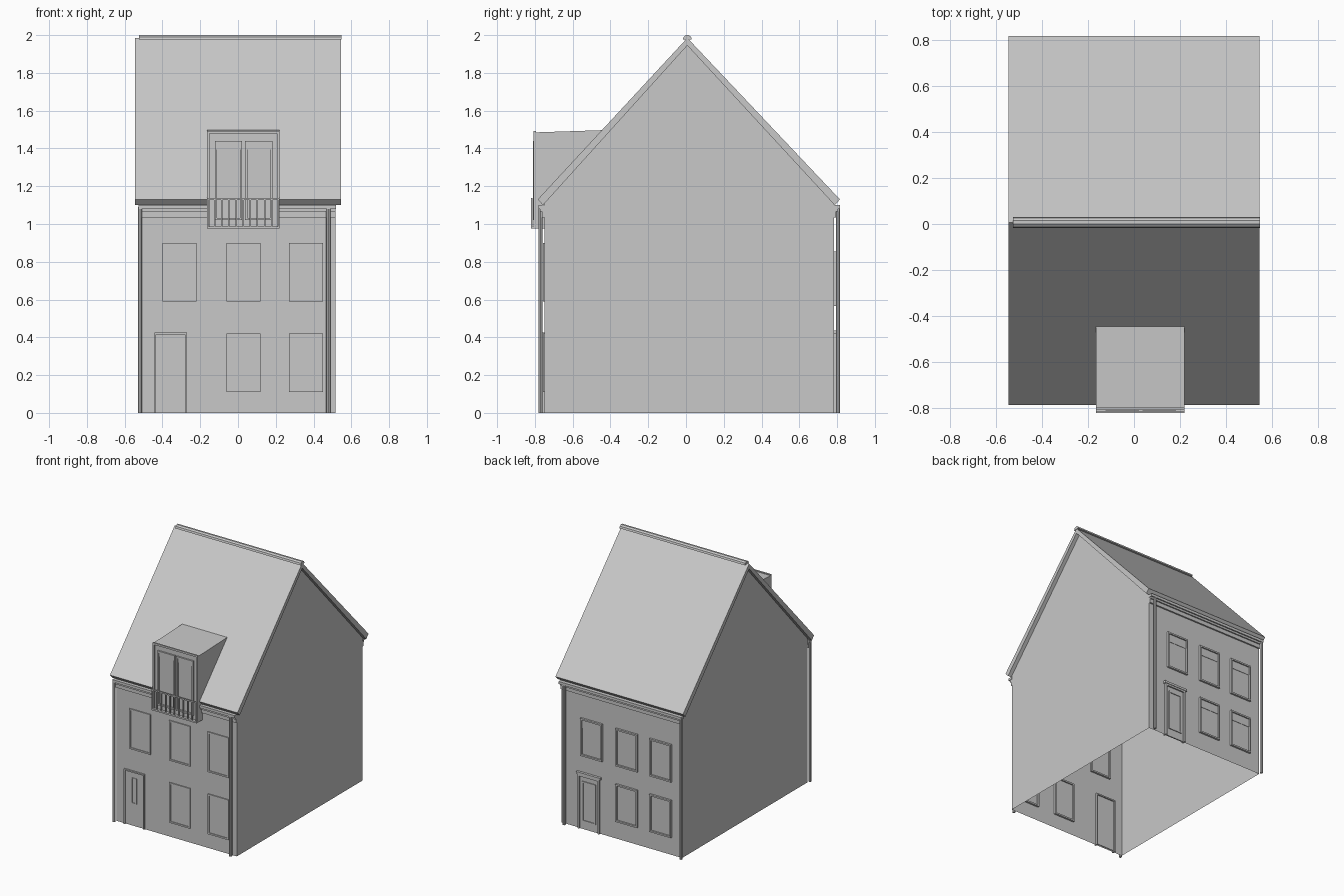
import bpy
import bmesh
import math

old = bpy.data.objects.get("Cube")
if old:
    bpy.data.objects.remove(old, do_unlink=True)

grey = bpy.data.materials.new("light_grey")
grey.use_nodes = True
COLOUR = (0.58, 0.58, 0.58, 1)
grey.diffuse_color = COLOUR
grey.node_tree.nodes["Principled BSDF"].inputs["Base Color"].default_value = COLOUR


def finish(name, bm):
    bmesh.ops.recalc_face_normals(bm, faces=bm.faces)
    mesh = bpy.data.meshes.new(name)
    bm.to_mesh(mesh)
    bm.free()
    mesh.materials.append(grey)
    obj = bpy.data.objects.new(name, mesh)
    bpy.context.collection.objects.link(obj)
    return obj


def add_box(bm, x, y, z):
    """Add a box given (low, high) pairs per axis."""
    verts = bmesh.ops.create_cube(bm, size=1)["verts"]
    for v in verts:
        v.co = [(lo + hi) / 2 + c * (hi - lo) for c, (lo, hi) in zip(v.co, (x, y, z))]


def box(name, x, y, z):
    bm = bmesh.new()
    add_box(bm, x, y, z)
    return finish(name, bm)


def extrude_x(name, profile, x0, x1, open_edge=()):
    """Sweep a (y, z) profile along x, leaving listed edges open."""
    bm = bmesh.new()
    a = [bm.verts.new((x0, y, z)) for y, z in profile]
    b = [bm.verts.new((x1, y, z)) for y, z in profile]
    bm.faces.new(a)
    bm.faces.new(b)
    n = len(profile)
    for i in range(n):
        if i not in open_edge:
            j = (i + 1) % n
            bm.faces.new((a[i], a[j], b[j], b[i]))
    return finish(name, bm)


def frame(name, x, y, z, w, sill=True):
    """Rectangular surround with bars of width w."""
    bm = bmesh.new()
    add_box(bm, (x[0], x[0] + w), y, z)
    add_box(bm, (x[1] - w, x[1]), y, z)
    add_box(bm, (x[0] + w, x[1] - w), y, (z[1] - w, z[1]))
    if sill:
        add_box(bm, (x[0] + w, x[1] - w), y, (z[0], z[0] + w))
    return finish(name, bm)


RIDGE, FRONT, BACK = 0.007, -0.75, 0.783

# Wall shell, open underneath and under the roof
extrude_x("walls", [(FRONT, 0), (BACK, 0), (BACK, 1.108), (RIDGE, 1.948), (FRONT, 1.108)],
          -0.515, 0.515, open_edge=(0, 2, 3))

# Roof slab and ridge cap
extrude_x("roof", [(-0.785, 1.13), (-0.757, 1.10), (RIDGE, 1.945), (0.787, 1.10),
                   (0.815, 1.13), (RIDGE, 1.985)], -0.545, 0.545)
cap = [(RIDGE + 0.024 * math.cos(t * math.pi / 5), 1.976 + 0.025 * math.sin(t * math.pi / 5))
       for t in range(6)]
extrude_x("ridge_cap", cap, -0.525, 0.547)

# Eaves trim and downpipes on both long walls
for side, wall, out in (("front", FRONT, -1), ("back", BACK, 1)):
    def depth(a, b, wall=wall, out=out):
        return tuple(sorted((wall + out * a, wall + out * b)))
    box(side + "_frieze", (-0.515, 0.515), depth(0, 0.012), (1.035, 1.075))
    box(side + "_moulding", (-0.52, 0.515), depth(0, 0.022), (1.065, 1.082))
    box(side + "_gutter", (-0.527, 0.518), depth(0, 0.032), (1.08, 1.10))
    for end, x in (("right", -0.519), ("left", 0.478)):
        bm = bmesh.new()
        ret = bmesh.ops.create_cone(bm, segments=8, radius1=0.011, radius2=0.011,
                                    depth=1.09, cap_ends=True)
        bmesh.ops.translate(bm, verts=ret["verts"], vec=(x, wall + out * 0.021, 0.545))
        finish(f"{side}_{end}_downpipe", bm)

# Front windows, showing through on the inside
openings = [(-0.31, 0.59), (0.03, 0.59), (0.36, 0.59), (0.03, 0.11), (0.36, 0.11)]
for i, (x, z) in enumerate(openings):
    span, height = (x - 0.09, x + 0.09), (z, z + 0.31)
    frame(f"front_window_frame_{i}", span, (-0.758, -0.735), height, 0.012)
    box(f"front_window_pane_{i}", span, (-0.752, -0.745), height)

# Back windows with a short valance
openings = [(0.255, 0.565), (-0.045, 0.565), (-0.335, 0.565), (-0.045, 0.135), (-0.335, 0.135)]
for i, (x, z) in enumerate(openings):
    span, height = (x - 0.093, x + 0.093), (z, z + 0.29)
    frame(f"back_window_frame_{i}", span, (0.768, 0.798), height, 0.012)
    box(f"back_window_pane_{i}", span, (0.778, 0.785), height)
    box(f"back_window_valance_{i}", (x - 0.08, x + 0.08), (0.784, 0.788), (z + 0.215, z + 0.28))

# Front door with a narrow light
frame("front_door_frame", (-0.443, -0.27), (-0.762, -0.735), (0, 0.425), 0.01, False)
box("front_door", (-0.435, -0.278), (-0.754, -0.745), (0.01, 0.416))
frame("front_door_light", (-0.38, -0.337), (-0.758, -0.75), (0.175, 0.372), 0.005)

# Back door with lintel and glazed panel
frame("back_door_frame", (0.185, 0.37), (0.768, 0.798), (0, 0.42), 0.014, False)
box("back_door", (0.195, 0.36), (0.778, 0.787), (0, 0.41))
frame("back_door_panel", (0.22, 0.335), (0.785, 0.793), (0.06, 0.37), 0.01)
box("back_door_lintel", (0.175, 0.38), (0.775, 0.802), (0.42, 0.437))

# Dormer
LEFT, RIGHT = -0.165, 0.22
extrude_x("dormer", [(-0.797, 0.98), (-0.797, 1.485), (-0.435, 1.497), (-0.74, 1.14),
                     (-0.75, 0.98)], LEFT, RIGHT)
frame("dormer_surround", (LEFT, RIGHT), (-0.807, -0.795), (0.98, 1.492), 0.014, False)
for i, x in enumerate((-0.123, 0.037)):
    frame(f"dormer_door_frame_{i}", (x, x + 0.145), (-0.809, -0.795), (1.02, 1.44), 0.012)
    box(f"dormer_door_transom_{i}", (x + 0.012, x + 0.133), (-0.803, -0.795), (1.395, 1.43))

# Balcony floor and railing
box("balcony_floor", (LEFT, RIGHT), (-0.82, -0.75), (0.975, 0.987))
box("balcony_rail", (LEFT, RIGHT), (-0.82, -0.812), (1.127, 1.137))
bm = bmesh.new()
COUNT = 11
for i in range(COUNT):
    x = LEFT + 0.004 + i * (RIGHT - LEFT - 0.008) / (COUNT - 1)
    add_box(bm, (x - 0.004, x + 0.004), (-0.82, -0.812), (0.987, 1.127))
finish("balcony_balusters", bm)
